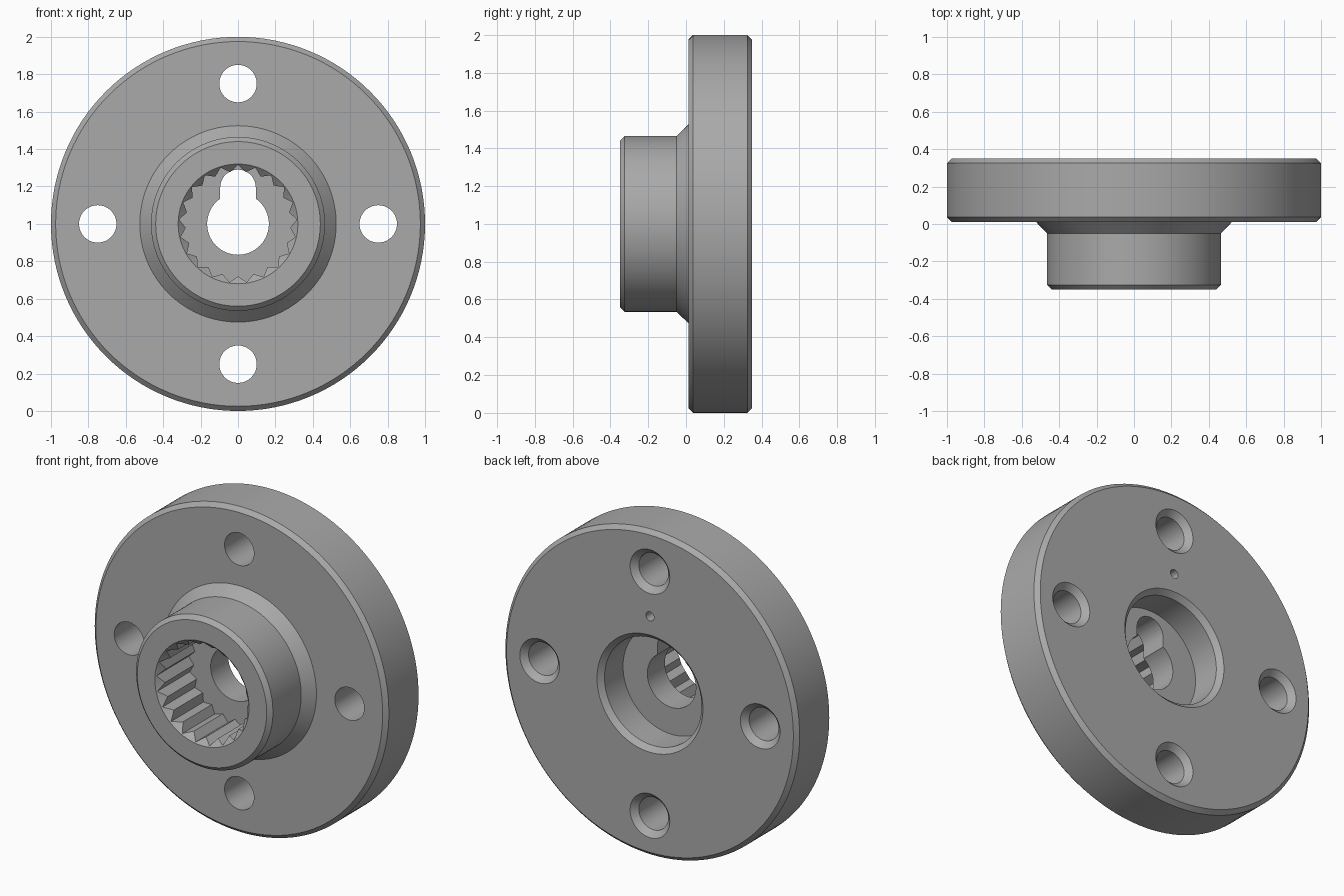
import bpy, bmesh, math
from mathutils import Matrix

cube = bpy.data.objects.get("Cube")
if cube:
    bpy.data.objects.remove(cube, do_unlink=True)

grey = bpy.data.materials.new("plain_grey")
grey.use_nodes = True
colour = (0.4, 0.4, 0.4, 1)
grey.diffuse_color = colour
grey.node_tree.nodes["Principled BSDF"].inputs["Base Color"].default_value = colour


def finish(name, bm):
    bmesh.ops.remove_doubles(bm, verts=bm.verts, dist=1e-5)
    bmesh.ops.recalc_face_normals(bm, faces=bm.faces)
    mesh = bpy.data.meshes.new(name)
    bm.to_mesh(mesh)
    bm.free()
    mesh.materials.append(grey)
    obj = bpy.data.objects.new(name, mesh)
    bpy.context.collection.objects.link(obj)
    return obj


def lathe(name, profile, x=0, z=1, sides=48):
    """Solid of revolution about the y axis; profile is (radius, y)."""
    bm = bmesh.new()
    verts = [bm.verts.new((r, y, 0)) for r, y in profile]
    edges = [bm.edges.new(pair) for pair in zip(verts, verts[1:])]
    bmesh.ops.spin(bm, geom=verts + edges, cent=(0, 0, 0), axis=(0, 1, 0),
                   angle=math.tau, steps=sides, use_merge=True)
    bmesh.ops.remove_doubles(bm, verts=bm.verts, dist=1e-5)
    bmesh.ops.translate(bm, verts=bm.verts, vec=(x, 0, z))
    return finish(name, bm)


def prism(name, outline, y0, y1):
    """Extrude an (x, z) outline along y."""
    bm = bmesh.new()
    face = bm.faces.new([bm.verts.new((x, y0, z)) for x, z in outline])
    out = bmesh.ops.extrude_face_region(bm, geom=[face])
    moved = [v for v in out["geom"] if isinstance(v, bmesh.types.BMVert)]
    bmesh.ops.translate(bm, verts=moved, vec=(0, y1 - y0, 0))
    return finish(name, bm)


# Flange and hub in one turned body
body = lathe("flanged_hub", [
    (0, -0.35), (0.44, -0.35), (0.465, -0.325), (0.465, -0.05),
    (0.525, 0.012), (0.975, 0.012), (1, 0.037), (1, 0.325),
    (0.975, 0.35), (0, 0.35)], sides=128)

cutters = []

# Splined socket with a conical lead-in
TEETH = 21
outline = []
for i in range(TEETH * 2):
    a = math.pi / 2 + math.pi * i / TEETH
    r = 0.315 if i % 2 == 0 else 0.28
    outline.append((r * math.cos(a), 1 + r * math.sin(a)))
cutters.append(prism("spline_cutter", outline, -0.45, -0.03))
cutters.append(lathe("lead_in_cutter", [
    (0, -0.4), (0.32, -0.4), (0.32, -0.35), (0.27, -0.30), (0, -0.30)], sides=96))

# Back recess with a chamfered rim
cutters.append(lathe("recess_cutter", [
    (0, 0.14), (0.33, 0.14), (0.33, 0.32), (0.36, 0.35),
    (0.36, 0.45), (0, 0.45)], sides=96))

# Centre hole and the rounded slot above it
cutters.append(lathe("centre_cutter", [
    (0, -0.1), (0.165, -0.1), (0.165, 0.2), (0, 0.2)], sides=64))
arc = [math.pi * i / 24 for i in range(25)]
slot = [(0.095 * math.cos(a), 1.195 + 0.095 * math.sin(a)) for a in arc]
cutters.append(prism("slot_cutter", slot + [(-0.095, 1), (0.095, 1)], -0.11, 0.21))

# Four countersunk bolt holes
for i in range(4):
    a = i * math.pi / 2
    cutters.append(lathe("bolt_cutter", [
        (0, -0.1), (0.1, -0.1), (0.1, 0.315), (0.135, 0.35),
        (0.135, 0.45), (0, 0.45)],
        x=0.75 * math.cos(a), z=1 + 0.75 * math.sin(a)))

# Small blind index hole
cutters.append(lathe("index_cutter", [
    (0, 0.25), (0.028, 0.25), (0.028, 0.45), (0, 0.45)], z=1.475, sides=24))

for cutter in cutters:
    cutter.hide_render = True
    cutter.hide_set(True)
    mod = body.modifiers.new(cutter.name, "BOOLEAN")
    mod.operation = "DIFFERENCE"
    mod.solver = "EXACT"
    mod.object = cutter

# Bake the cuts and remove the helpers
depsgraph = bpy.context.evaluated_depsgraph_get()
cut_mesh = bpy.data.meshes.new_from_object(body.evaluated_get(depsgraph))
body.modifiers.clear()
body.data = cut_mesh
for cutter in cutters:
    bpy.data.objects.remove(cutter, do_unlink=True)

bpy.ops.object.select_all(action="DESELECT")
body.select_set(True)
bpy.context.view_layer.objects.active = body
bpy.ops.object.shade_smooth_by_angle(angle=math.radians(25))
